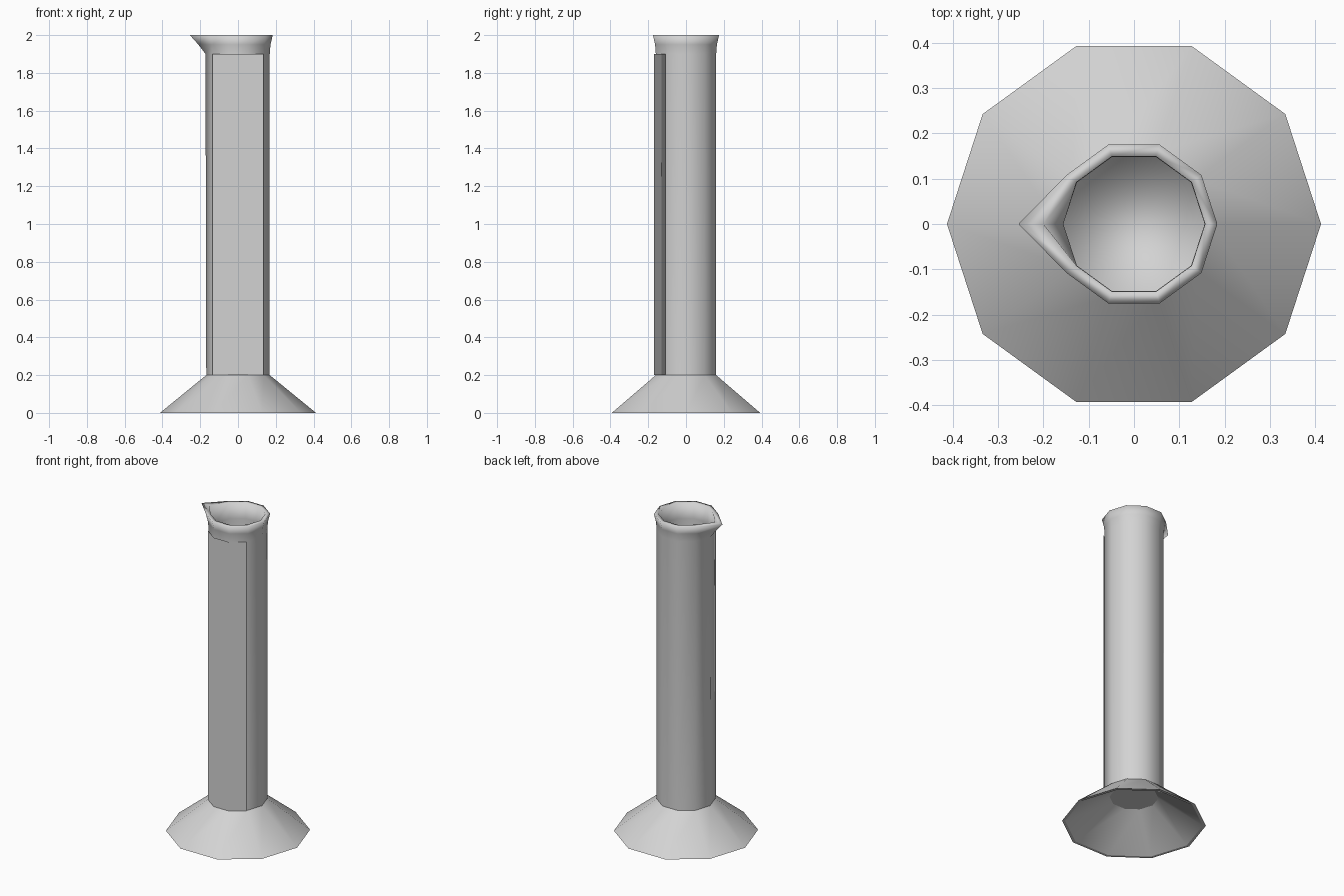
import bpy
import bmesh
from math import cos, sin, pi

cube = bpy.data.objects.get("Cube")
if cube:
    bpy.data.objects.remove(cube, do_unlink=True)

SIDES = 10
TUBE_R = 0.168


def material(name, value):
    mat = bpy.data.materials.new(name)
    mat.use_nodes = True
    color = (value, value, value, 1)
    mat.diffuse_color = color
    mat.node_tree.nodes["Principled BSDF"].inputs["Base Color"].default_value = color
    return mat


def add_object(name, bm, mat):
    mesh = bpy.data.meshes.new(name)
    for face in bm.faces:
        face.smooth = True
    bm.to_mesh(mesh)
    bm.free()
    mesh.materials.append(mat)
    obj = bpy.data.objects.new(name, mesh)
    bpy.context.collection.objects.link(obj)
    return obj


def ring(bm, radius, z, spout=None):
    """Ten-sided ring; the corner on -x can be pulled out into a spout."""
    verts = []
    for i in range(SIDES):
        a = 2 * pi * i / SIDES
        r = spout if spout and i == SIDES // 2 else radius
        verts.append(bm.verts.new((r * cos(a), r * sin(a), z)))
    return verts


def bridge(bm, lower, upper):
    for i in range(SIDES):
        j = (i + 1) % SIDES
        bm.faces.new((lower[i], lower[j], upper[j], upper[i]))


glass = material("light grey", 0.65)

# Hollow foot, tube, flared lip with spout, and inner wall, as one profile
# radius, height, spout reach, sharp
profile = [
    (0.14, 0.17, None, True),
    (0.395, 0, None, True),
    (0.413, 0, None, True),
    (TUBE_R, 0.2, None, True),
    (TUBE_R, 1.9, 0.172, False),
    (0.172, 1.95, 0.21, False),
    (0.184, 2, 0.255, False),
    (0.157, 2, 0.2, False),
    (0.156, 1.9, None, False),
    (0.156, 0.2, None, False),
]
bm = bmesh.new()
rings = [ring(bm, r, z, spout) for r, z, spout, _ in profile]
for lower, upper in zip(rings, rings[1:]):
    bridge(bm, lower, upper)
bm.faces.new(list(reversed(rings[0])))
bm.faces.new(rings[-1])
for verts, row in zip(rings, profile):
    if row[3]:
        for i in range(SIDES):
            bm.edges.get((verts[i], verts[(i + 1) % SIDES])).smooth = False
add_object("measuring_cylinder", bm, glass)

# Thin scale plate wrapped over the three front faces
bm = bmesh.new()
columns = []
for i in range(6, 10):
    a = 2 * pi * i / SIDES
    x, y = TUBE_R * cos(a), TUBE_R * sin(a) - 0.009
    columns.append([bm.verts.new((x, y, z)) for z in (0.2, 1.9)])
for left, right in zip(columns, columns[1:]):
    bm.faces.new((left[0], right[0], right[1], left[1]))
plate = add_object("scale_plate", bm, glass)
plate.data.normals_split_custom_set_from_vertices([(0, -1, 0)] * len(plate.data.vertices))
